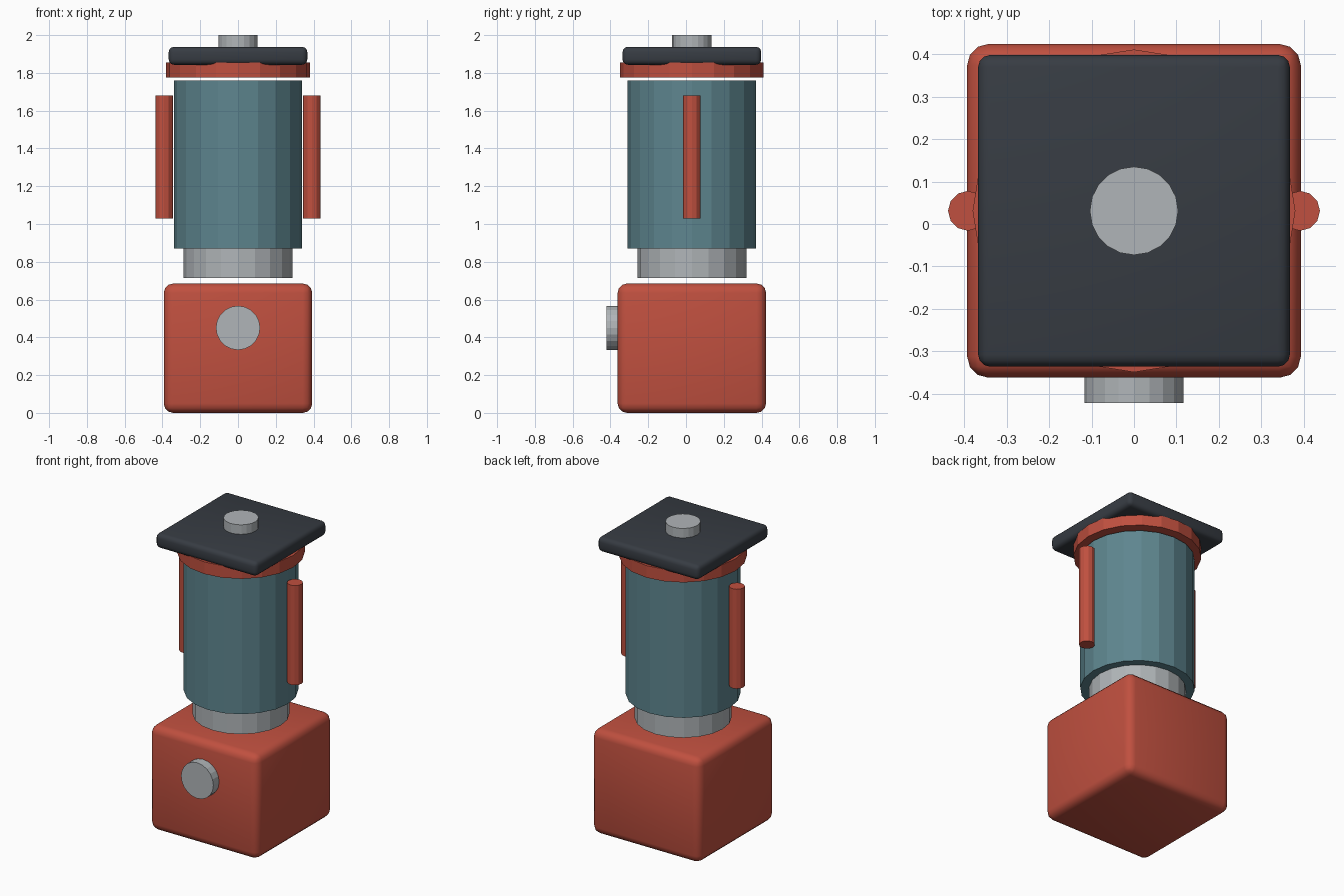
import bpy
import math

cube = bpy.data.objects.get("Cube")
if cube:
    bpy.data.objects.remove(cube, do_unlink=True)

CY = 0.031  # depth of the main vertical axis


def material(name, colour):
    mat = bpy.data.materials.new(name)
    mat.use_nodes = True
    rgba = (*colour, 1)
    mat.diffuse_color = rgba
    node = next(n for n in mat.node_tree.nodes if n.type == 'BSDF_PRINCIPLED')
    node.inputs["Base Color"].default_value = rgba
    return mat


RED = material("brick red", (0.527, 0.080, 0.050))
TEAL = material("dusty teal", (0.112, 0.238, 0.275))
STEEL = material("light steel", (0.434, 0.462, 0.479))
DARK = material("dark slate", (0.038, 0.045, 0.056))


def finish(name, mat):
    obj = bpy.context.object
    obj.name = obj.data.name = name
    obj.data.materials.append(mat)
    return obj


def cylinder(name, mat, radius, low, high, x=0, sides=20):
    """Flat-sided upright cylinder between two heights."""
    bpy.ops.mesh.primitive_cylinder_add(
        vertices=sides, radius=radius, depth=high - low,
        location=(x, CY, (low + high) / 2))
    return finish(name, mat)


def rounded_box(name, mat, width, low, high, bevel):
    """Square block with softened edges."""
    bpy.ops.mesh.primitive_cube_add(size=1, location=(0, CY, (low + high) / 2))
    obj = finish(name, mat)
    obj.scale = (width, width, high - low)
    bpy.ops.object.transform_apply(location=False, rotation=False, scale=True)
    mod = obj.modifiers.new("soft edges", 'BEVEL')
    mod.width = bevel
    mod.segments = 3
    bpy.ops.object.modifier_apply(modifier=mod.name)
    bpy.ops.object.shade_smooth_by_angle(angle=math.radians(40))
    return obj


# Base block with its round front button
rounded_box("base_block", RED, 0.786, 0, 0.685, 0.05)
button = cylinder("front_button", STEEL, 0.117, 0, 0.08)
button.rotation_euler.x = math.pi / 2
button.location = (0, -0.382, 0.45)

# Column: collar, body and flange
cylinder("collar", STEEL, 0.288, 0.715, 0.88)
cylinder("body", TEAL, 0.34, 0.87, 1.76)
cylinder("flange", RED, 0.38, 1.775, 1.854)

# Side rods
for side, x in (("left", 0.391), ("right", -0.391)):
    cylinder(side + "_rod", RED, 0.047, 1.028, 1.68, x, 12)

# Square lid and top knob
rounded_box("lid", DARK, 0.734, 1.843, 1.938, 0.028)
cylinder("top_knob", STEEL, 0.104, 1.93, 2.0)
